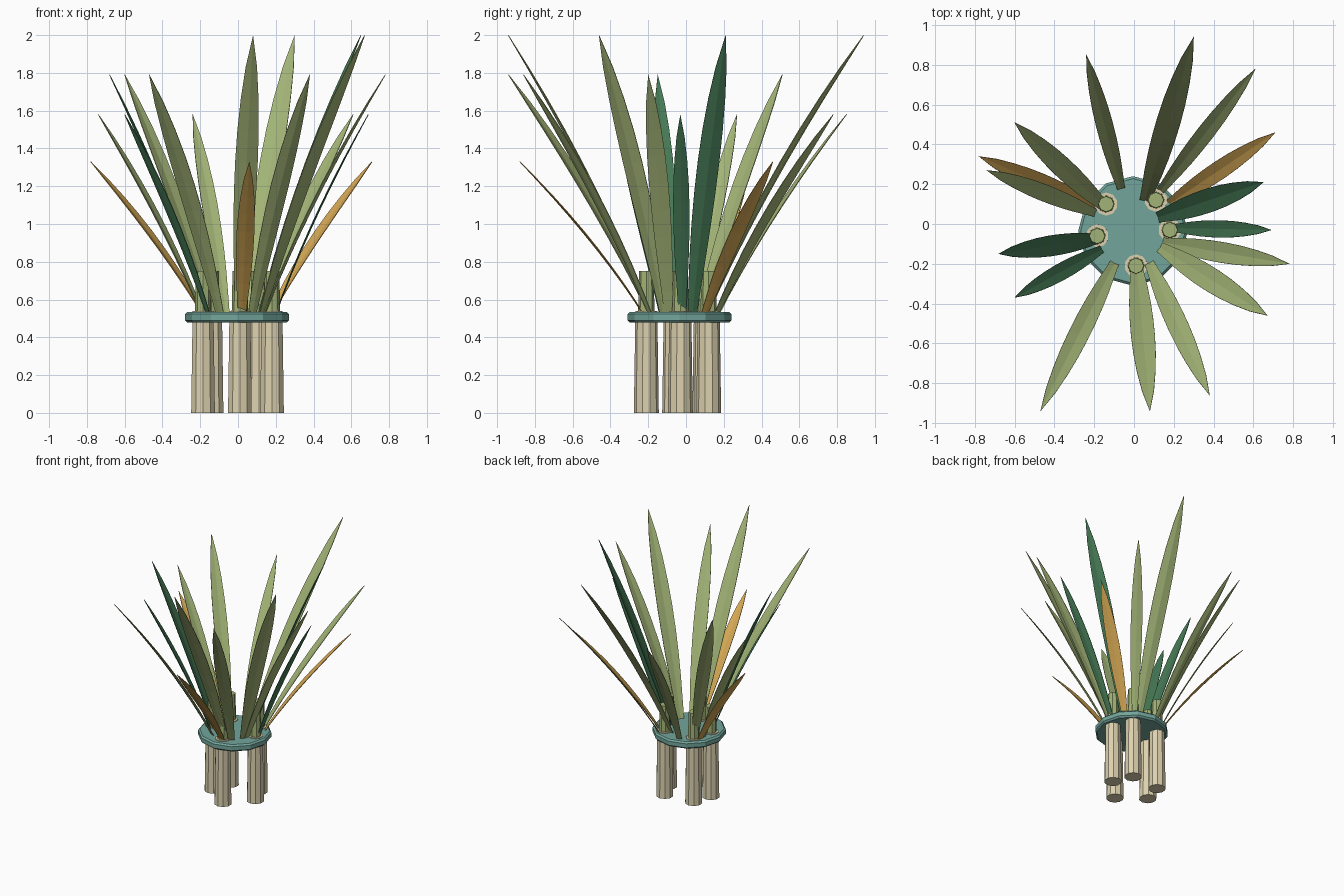
import bpy, bmesh, math
from mathutils import Vector

if "Cube" in bpy.data.objects:
    bpy.data.objects.remove(bpy.data.objects["Cube"])


def material(name, rgb):
    m = bpy.data.materials.new(name)
    m.diffuse_color = (*rgb, 1)
    m.use_nodes = True
    m.node_tree.nodes["Principled BSDF"].inputs["Base Color"].default_value = m.diffuse_color
    return m


CANE = material("cane_cream", (0.72, 0.64, 0.43))
TEAL = material("teal", (0.17, 0.38, 0.33))
OLIVE = material("olive_green", (0.36, 0.45, 0.18))
DEEP = material("deep_green", (0.06, 0.19, 0.09))
GOLD = material("dry_gold", (0.66, 0.39, 0.09))


def cylinder(name, x, y, z0, z1, r0, r1, sides, mat):
    bpy.ops.mesh.primitive_cone_add(vertices=sides, radius1=r0, radius2=r1,
                                    depth=z1 - z0, location=(x, y, (z0 + z1) / 2))
    ob = bpy.context.object
    ob.name = name
    ob.data.materials.append(mat)
    return ob


# Pointed blade swept along an arching path, lightly folded on the midrib
PROFILE = [0.42, 0.58, 0.76, 0.9, 0.98, 1.0, 0.94, 0.78, 0.5]


def leaf(name, base, tip, half, mat):
    a, c = Vector(base), Vector(tip)
    b = a.lerp(c, 0.38)
    b.z = (a.z + c.z) / 2
    side = Vector((a.y - c.y, c.x - a.x, 0)).normalized()
    bm = bmesh.new()
    rows, n = [], len(PROFILE)
    for i, w in enumerate(PROFILE):
        t = i / n
        p = a.lerp(b, t).lerp(b.lerp(c, t), t)
        up = (b.lerp(c, t) - a.lerp(b, t)).cross(side).normalized()
        if up.z < 0:
            up = -up
        rows.append([bm.verts.new(p + side * half * w),
                     bm.verts.new(p - up * half * w * 0.14),
                     bm.verts.new(p - side * half * w)])
    for r, s in zip(rows, rows[1:]):
        for k in (0, 1):
            bm.faces.new((r[k], r[k + 1], s[k + 1], s[k]))
    end = bm.verts.new(c)
    for k in (0, 1):
        bm.faces.new((rows[-1][k], rows[-1][k + 1], end))
    bmesh.ops.recalc_face_normals(bm, faces=bm.faces)
    me = bpy.data.meshes.new(name)
    bm.to_mesh(me)
    bm.free()
    me.materials.append(mat)
    ob = bpy.data.objects.new(name, me)
    bpy.context.collection.objects.link(ob)
    sol = ob.modifiers.new("thickness", "SOLIDIFY")
    sol.thickness = 0.004
    sol.offset = 0


# Five cane legs with green shoots rising from them
for i, (x, y) in enumerate([(-0.14, 0.10), (0.11, 0.12), (-0.185, -0.06),
                            (0.18, -0.03), (0.01, -0.21)]):
    cylinder(f"cane_{i}", x, y, 0, 0.54, 0.066, 0.058, 10, CANE)
    cylinder(f"shoot_{i}", x, y, 0.5, 0.75, 0.044, 0.039, 8, OLIVE)

# Teal binding disc
disc = cylinder("binding_disc", -0.005, -0.035, 0.478, 0.535, 0.275, 0.275, 12, TEAL)
bev = disc.modifiers.new("rim", "BEVEL")
bev.width = 0.012
bev.segments = 1

# Leaves: base x, y, tip x, y, height tier
HALF = {2.0: 0.06, 1.79: 0.052, 1.58: 0.043, 1.33: 0.047}
LEAVES = [
    (OLIVE, [(-0.06, 0.16, -0.24, 0.85, 1.58), (0.05, 0.10, 0.30, 0.94, 2.0),
             (0.12, 0.15, 0.61, 0.78, 1.58), (0.13, -0.09, 0.78, -0.20, 1.79),
             (0.12, -0.11, 0.67, -0.46, 2.0), (0.07, -0.18, 0.38, -0.86, 1.79),
             (0.01, -0.18, 0.08, -0.94, 2.0), (-0.09, -0.18, -0.47, -0.94, 1.79),
             (-0.18, 0.05, -0.74, 0.27, 1.58), (-0.13, 0.07, -0.60, 0.51, 1.79)]),
    (DEEP, [(0.11, 0.03, 0.65, 0.21, 2.0), (0.19, -0.02, 0.69, -0.03, 1.58),
            (-0.15, -0.12, -0.60, -0.37, 1.58), (-0.16, -0.07, -0.68, -0.15, 1.79)]),
    (GOLD, [(0.16, 0.09, 0.71, 0.46, 1.33), (-0.17, 0.08, -0.78, 0.34, 1.33),
            (0.02, -0.21, 0.06, -0.88, 1.33)]),
]
for mat, blades in LEAVES:
    for i, (bx, by, tx, ty, z) in enumerate(blades):
        leaf(f"{mat.name}_leaf_{i}", (bx, by, 0.5), (tx, ty, z if z < 2 else 1.998), HALF[z], mat)
